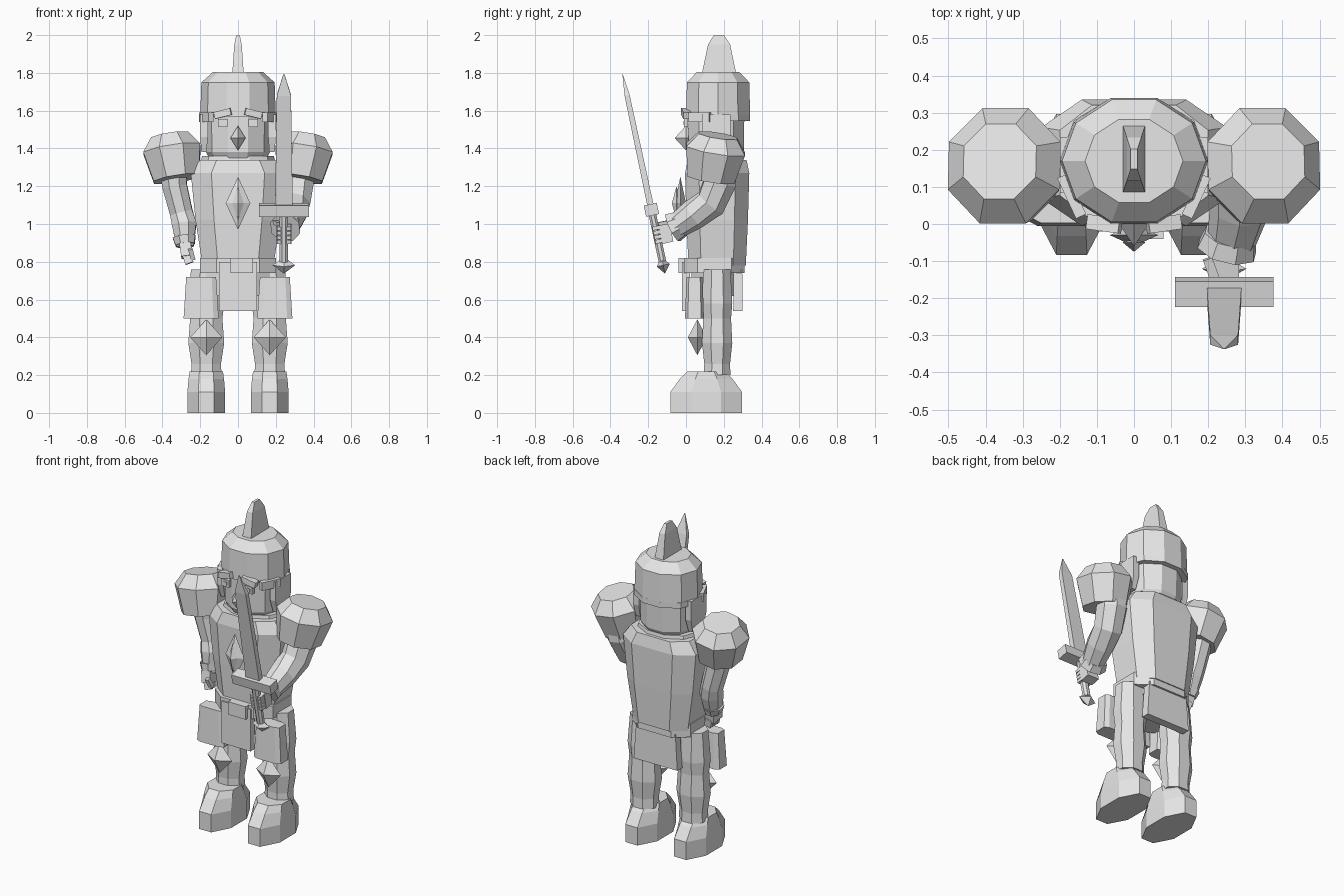
import bpy
import bmesh
import math
from mathutils import Vector, Euler

cube = bpy.data.objects.get("Cube")
if cube:
    bpy.data.objects.remove(cube)

grey = bpy.data.materials.new("plain grey")
grey.use_nodes = True
grey.diffuse_color = (.8, .8, .8, 1)
grey.node_tree.nodes["Principled BSDF"].inputs["Base Color"].default_value = grey.diffuse_color


def skin(name, rings):
    """Join rings of points into one closed flat-shaded object."""
    bm = bmesh.new()
    loops = [[bm.verts.new(point) for point in ring] for ring in rings]
    for low, high in zip(loops, loops[1:]):
        for i in range(len(low)):
            bm.faces.new((low[i - 1], low[i], high[i], high[i - 1]))
    bm.faces.new(loops[0])
    bm.faces.new(loops[-1])
    bmesh.ops.remove_doubles(bm, verts=bm.verts, dist=.0005)
    bmesh.ops.recalc_face_normals(bm, faces=bm.faces)
    mesh = bpy.data.meshes.new(name)
    bm.to_mesh(mesh)
    bm.free()
    mesh.materials.append(grey)
    obj = bpy.data.objects.new(name, mesh)
    bpy.context.collection.objects.link(obj)
    return obj


def polygon(sides, phase, boxy=1):
    """Outline spanning -1 to 1 both ways; boxy under one pushes the corners out."""
    angles = [(i + phase) * math.tau / sides for i in range(sides)]
    wide = max(math.cos(a) for a in angles)
    deep = max(math.sin(a) for a in angles)
    return [tuple(math.copysign(abs(v) ** boxy, v) for v in (math.cos(a) / wide, math.sin(a) / deep))
            for a in angles]


def stack(name, centre, width, depth, profile, sides=8, phase=.5, tilt=(0, 0, 0), power=1, boxy=1):
    """Stack outlines by (height, scale); power bends how the depth follows the scale."""
    outline = polygon(sides, phase, boxy)
    obj = skin(name, [[(x * width * scale, y * depth * scale ** power, height) for x, y in outline]
                      for height, scale in profile])
    obj.location = centre
    obj.rotation_euler = [math.radians(angle) for angle in tilt]
    return obj


def box(name, centre, width, depth, height, tilt=(0, 0, 0), taper=1):
    """Block given by its half sizes; taper scales its top."""
    return stack(name, centre, width, depth, [(-height, 1), (height, taper)], sides=4, tilt=tilt)


def spike(name, centre, width, depth, height, tilt=(0, 0, 0)):
    """Diamond-shaped stud."""
    profile = [(-height, 0), (0, 1), (height, 0)]
    return stack(name, centre, width, depth, profile, sides=4, phase=0, tilt=tilt)


def limb(name, points, radii):
    """Faceted tube through the points."""
    points = [Vector(point) for point in points]
    rings = []
    for i, point in enumerate(points):
        before, after = points[max(i - 1, 0)], points[min(i + 1, len(points) - 1)]
        along = (after - before).normalized()
        across = Vector((0, 1, .2)).cross(along).normalized()
        other = along.cross(across)
        rings.append([point + (across * x + other * y) * radii[i] for x, y in polygon(8, .5)])
    return skin(name, rings)


# Torso, collar and hips
body_y = .165
stack("torso", (0, body_y, 0), width=.25, depth=.17, power=.4, boxy=.65,
      profile=[(.78, .75), (1.02, .9), (1.27, 1), (1.34, .8)])
stack("collar", (0, body_y, 1.34), width=.2, depth=.14, sides=10, phase=0, profile=[(-.02, 1), (.02, .95)])
stack("hips", (0, .15, .7), width=.18, depth=.12, profile=[(-.08, 1), (.06, 1)])
spike("chest_diamond_outer", (0, -.03, 1.11), width=.065, depth=.03, height=.14)
spike("chest_diamond_inner", (0, -.05, 1.11), width=.03, depth=.025, height=.09)

# Belt and skirt cloths
stack("belt", (0, .15, .78), width=.2, depth=.16, boxy=.65, profile=[(-.04, 1), (.04, 1)])
box("belt_buckle", (.02, -.015, .78), width=.06, depth=.025, height=.04)
box("front_cloth", (0, 0, .67), width=.1, depth=.02, height=.13)
box("back_cloth", (0, .275, .65), width=.15, depth=.025, height=.11, taper=.9)

# Head and nose
stack("head", (0, .16, 1.33), width=.175, depth=.15, sides=10, phase=0,
      profile=[(0, .8), (.05, .97), (.3, 1)])
spike("nose", (0, 0, 1.455), width=.04, depth=.06, height=.065)

# Helmet with crest
stack("helmet", (0, .17, 1.57), width=.2, depth=.17, sides=10, phase=0,
      profile=[(0, 1), (.18, .97), (.235, .66)])
stack("helmet_rim", (0, .18, 1.56), width=.2, depth=.16, sides=10, phase=0,
      profile=[(-.015, 1), (.02, 1)])
stack("crest", (0, .175, 1.8), width=.03, depth=.09, sides=4, profile=[(0, 1), (.15, .65), (.2, .3)])

for s, side in ((-1, "right_"), (1, "left_")):
    # Eyes, brows and cheek guards
    eye = Vector((s * .08, 0, 1.535))
    box(side + "eye", eye, width=.025, depth=.01, height=.022)
    box(side + "pupil", eye - Vector((0, .01, 0)), width=.01, depth=.004, height=.01)
    box(side + "eyebrow", eye + Vector((0, 0, .05)), width=.045, depth=.02, height=.018, tilt=(0, s * 14, s * 8))
    box(side + "temple_plate", (s * .168, .075, 1.565), width=.015, depth=.06, height=.025, tilt=(0, 0, s * -25))
    stack(side + "cheek_guard", (s * .18, .16, 1.38), width=.02, depth=.075, sides=4,
          profile=[(0, .7), (.08, 1), (.2, 1)])

    # Legs, knee studs, boots and hip plates
    leg_x = s * .168
    stack(side + "leg", (leg_x, body_y, 0), width=.095, depth=.08, power=.8,
          profile=[(.2, .85), (.26, .82), (.37, 1), (.5, .9), (.58, 1), (.76, .85)])
    spike(side + "knee_stud", (leg_x, .06, .4), width=.085, depth=.05, height=.095)
    stack(side + "boot", (leg_x, .107, 0), width=.1, depth=.19, power=5,
          profile=[(0, 1), (.11, 1), (.18, .94), (.22, .88)])
    stack(side + "hip_plate", (s * .195, .045, .61), width=.093, depth=.05, boxy=.4,
          profile=[(-.11, 1), (.11, .85)])

    # Shoulder guards
    stack(side + "shoulder_guard", (s * .35, .157, 1.395), width=.152, depth=.157, tilt=(-9, s * 9, 0),
          profile=[(-.16, .8), (0, 1), (.075, .65)])

# Right arm hanging down
limb("right_arm", radii=(.075, .065, .06, .065, .045),
     points=[(-.35, .165, 1.35), (-.335, .165, 1.2), (-.3, .17, 1.06), (-.285, .155, 1), (-.28, .135, .88)])
limb("right_cuff", [(-.285, .14, .93), (-.28, .13, .89)], radii=(.06, .05))
palm = Vector((-.275, .12, .86))
box("right_palm", palm, width=.03, depth=.045, height=.035, tilt=(-10, -8, 0))
box("right_thumb", palm + Vector((.03, -.05, -.02)), width=.012, depth=.012, height=.03, tilt=(20, -15, 0))
for i in range(4):
    box("right_finger_%d" % i, palm + Vector((.01, i * .023 - .035, -.045)),
        width=.022, depth=.01, height=.025, tilt=(-10, -20, 0))

# Left arm bent forward
limb("left_arm", radii=(.08, .085, .08, .075, .06),
     points=[(.33, .185, 1.35), (.315, .18, 1.22), (.3, .13, 1.11), (.285, .04, 1.05), (.26, -.06, .98)])
limb("left_cuff", [(.26, -.03, 1), (.25, -.07, .98)], radii=(.068, .078))

# Sword, built along its own axis and tilted forward
lean = (12, 0, 0)
guard = Vector((.243, -.183, 1.075))
axis = Euler((math.radians(lean[0]), 0, 0)).to_matrix() @ Vector((0, 0, 1))
stack("sword_blade", guard, width=.047, depth=.017, sides=4, tilt=lean,
      profile=[(0, 1), (.62, .8), (.735, .06)])
box("sword_guard", guard, width=.133, depth=.035, height=.03, tilt=lean)
stack("sword_grip", guard, width=.023, depth=.02, tilt=lean, profile=[(-.28, 1), (0, 1)])
spike("sword_pommel", guard - axis * .3, width=.06, depth=.035, height=.045, tilt=lean)

# Left hand closed around the grip
fist = guard - axis * .13
box("left_palm", fist + Vector((0, .05, 0)), width=.04, depth=.03, height=.048, tilt=lean)
box("left_thumb", fist + Vector((-.035, .035, .055)), width=.013, depth=.03, height=.011, tilt=(12, 0, 20))
for i in range(4):
    box("left_finger_%d" % i, fist + Vector((0, .02, 0)) + axis * (.035 - i * .024),
        width=.037, depth=.035, height=.01, tilt=lean)
